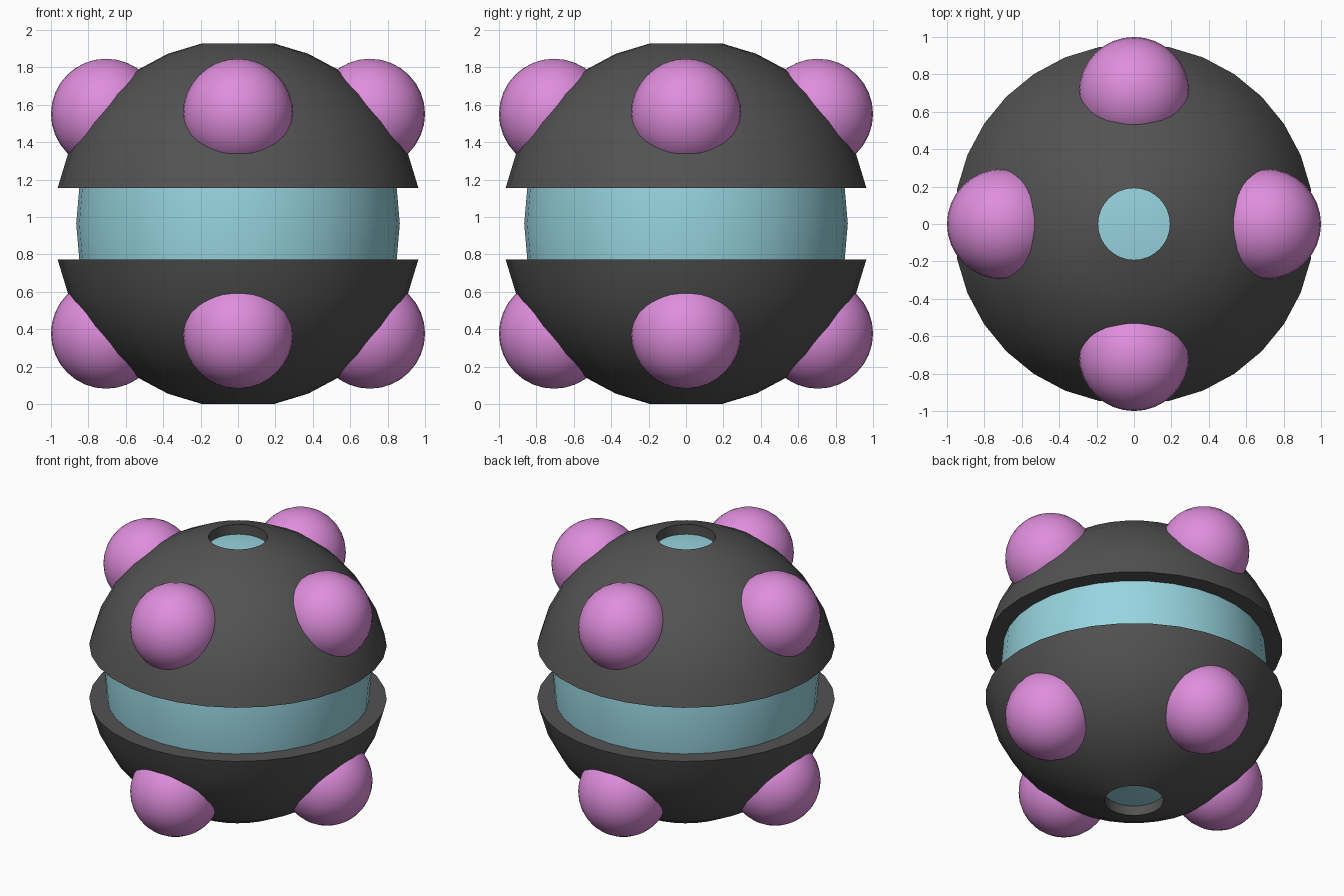
import bpy, bmesh, math
from mathutils import Vector, Matrix

if "Cube" in bpy.data.objects:
    bpy.data.objects.remove(bpy.data.objects["Cube"])

R = 0.983                                   # outer sphere radius
CZ = R * math.cos(math.radians(11.25))      # centre height (cut poles touch z = 0)


def material(name, rgb):
    m = bpy.data.materials.new(name)
    m.diffuse_color = (*rgb, 1)
    m.use_nodes = True
    m.node_tree.nodes["Principled BSDF"].inputs["Base Color"].default_value = m.diffuse_color
    return m


grey = material("dark grey", (0.085, 0.085, 0.085))
blue = material("pale blue", (0.31, 0.66, 0.74))
pink = material("orchid pink", (0.74, 0.27, 0.72))


def finish(bm, name, mats):
    bmesh.ops.recalc_face_normals(bm, faces=bm.faces)
    me = bpy.data.meshes.new(name)
    bm.to_mesh(me)
    bm.free()
    for m in mats:
        me.materials.append(m)
    ob = bpy.data.objects.new(name, me)
    bpy.context.collection.objects.link(ob)
    bpy.ops.object.select_all(action='DESELECT')
    ob.select_set(True)
    bpy.context.view_layer.objects.active = ob
    bpy.ops.object.shade_smooth_by_angle(angle=math.radians(35))
    return ob


def sink(bm, rule, move):
    """Push the faces picked by rule inward, leaving walls, and colour them blue."""
    faces = [f for f in bm.faces if rule(f.calc_center_median())]
    new = bmesh.ops.extrude_face_region(bm, geom=faces)["geom"]
    old = [f for f in faces if f.is_valid and f not in new]
    if old:
        bmesh.ops.delete(bm, geom=old, context='FACES')
    for g in new:
        if isinstance(g, bmesh.types.BMVert):
            g.co = move(g.co)
        elif isinstance(g, bmesh.types.BMFace):
            g.material_index = 1


# Ball body: dark shell with a recessed equator band and recessed pole discs
bm = bmesh.new()
bmesh.ops.create_uvsphere(bm, u_segments=32, v_segments=16, radius=R)
sink(bm, lambda c: abs(c.z) < 0.19, lambda v: Vector((v.x * 0.88, v.y * 0.88, v.z)))
for s in (1, -1):
    sink(bm, lambda c: c.z * s > CZ, lambda v: v - Vector((0, 0, 0.07 * s)))
bmesh.ops.translate(bm, verts=bm.verts, vec=(0, 0, CZ))
finish(bm, "ball_body", [grey, blue])

# Round knobs: four around each half
for half, s in (("upper", 1), ("lower", -1)):
    for i in range(4):
        a = i * math.pi / 2
        bm = bmesh.new()
        pos = (0.705 * math.cos(a), 0.705 * math.sin(a), CZ + 0.587 * s)
        bmesh.ops.create_uvsphere(bm, u_segments=32, v_segments=16, radius=0.295,
                                  matrix=Matrix.Translation(pos))
        finish(bm, f"{half}_knob_{i + 1}", [pink])
